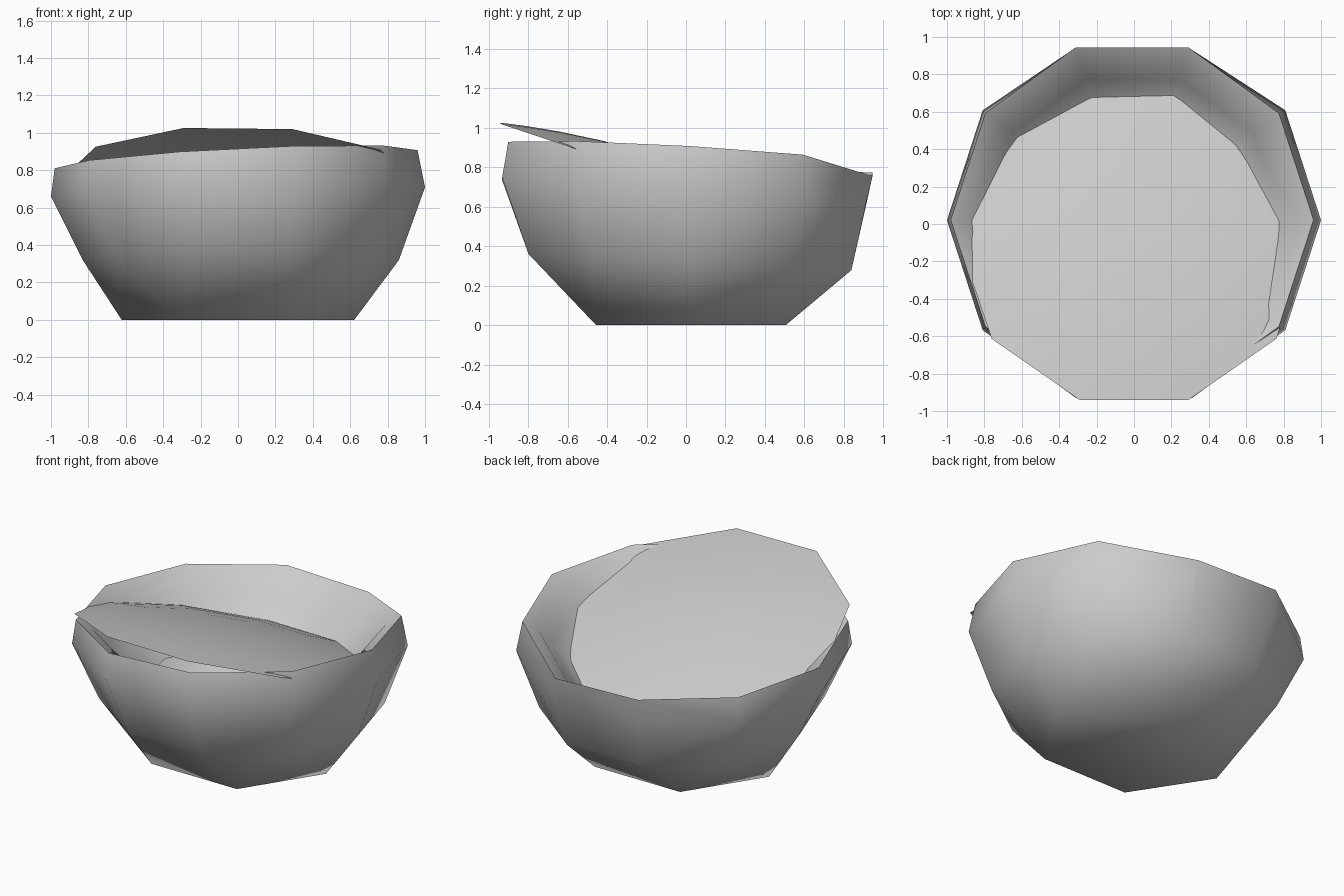
import bpy
import bmesh
import math

if "Cube" in bpy.data.objects:
    bpy.data.objects.remove(bpy.data.objects["Cube"], do_unlink=True)

# One plain grey for everything
grey = bpy.data.materials.new("light_grey")
grey.use_nodes = True
colour = (0.6, 0.6, 0.6, 1)
grey.diffuse_color = colour
grey.node_tree.nodes["Principled BSDF"].inputs["Base Color"].default_value = colour


def ring(sides, rx, ry, cx, cy, height):
    """Points around an ellipse, with height given as a function of x and y."""
    pts = []
    for i in range(sides):
        a = math.tau * i / sides
        x, y = cx + rx * math.cos(a), cy + ry * math.sin(a)
        pts.append((x, y, height(x, y)))
    return pts


def bridge(bm, outer, inner):
    """Upward-facing quads between two rings of vertices."""
    n = len(outer)
    for i in range(n):
        j = (i + 1) % n
        bm.faces.new((outer[i], outer[j], inner[j], inner[i]))


def finish(bm, name):
    mesh = bpy.data.meshes.new(name)
    bm.to_mesh(mesh)
    bm.free()
    mesh.materials.append(grey)
    mesh.shade_smooth()
    obj = bpy.data.objects.new(name, mesh)
    bpy.context.collection.objects.link(obj)
    return obj


def rim_height(x, y):
    """Tilted rim that dips along its back edge."""
    z = 0.86 + 0.05 * x - 0.06 * y
    return z - 0.04 - 0.08 * x if y > 0.8 else z


# Rim shared by the outside and inside of the bowl
rim = ring(10, 0.97, 0.97, -0.01, 0.022, rim_height)

# Outer shell: faceted rings joined down to a six-sided foot
widest = ring(10, 1, 1, 0, 0.02, lambda x, y: 0.685 + 0.025 * x - 0.06 * y)
widest = [(x, min(y, 0.915), z) for x, y, z in widest]
belly = ring(10, 0.845, 0.86, 0.015, 0.02, lambda x, y: 0.32 - 0.05 * y)
foot = ring(6, 0.622, 0.555, 0, 0.025, lambda x, y: 0)
bm = bmesh.new()
rim_verts = {bm.verts.new(p) for p in rim}
for p in widest + belly + foot:
    bm.verts.new(p)
hull = bmesh.ops.convex_hull(bm, input=bm.verts[:])
inside = [v for v in hull["geom_interior"] if isinstance(v, bmesh.types.BMVert)]
bmesh.ops.delete(bm, geom=inside, context='VERTS')
lid = [f for f in bm.faces if all(v in rim_verts for v in f.verts)]
bmesh.ops.delete(bm, geom=lid, context='FACES')
finish(bm, "outer_shell")

# Inner wall: curves inward below the rim
bm = bmesh.new()
loops = []
for scale, drop in ((1, 0), (0.9, 0.06), (0.82, 0.165), (0.72, 0.245), (0.55, 0.36)):
    loops.append([bm.verts.new((x * scale, y * scale, z - drop)) for x, y, z in rim])
for upper, lower in zip(loops, loops[1:]):
    bridge(bm, upper, lower)
finish(bm, "inner_wall")


# Filling: shallow tilted dome that overhangs the front rim
def filling_height(x, y):
    t2 = (x / 0.94) ** 2 + ((y + 0.085) / 0.9) ** 2
    return 1.022 - 0.32 * (y + 0.94) - 0.01 * x + 0.09 * (1 - t2)


bm = bmesh.new()
loops = []
for scale in (1, 0.85, 0.65, 0.4, 0.15):
    points = ring(10, 0.94 * scale, 0.9 * scale, 0, -0.085, filling_height)
    loops.append([bm.verts.new(p) for p in points])
for outer, inner in zip(loops, loops[1:]):
    bridge(bm, outer, inner)
bm.faces.new(loops[-1])
finish(bm, "filling_surface")
